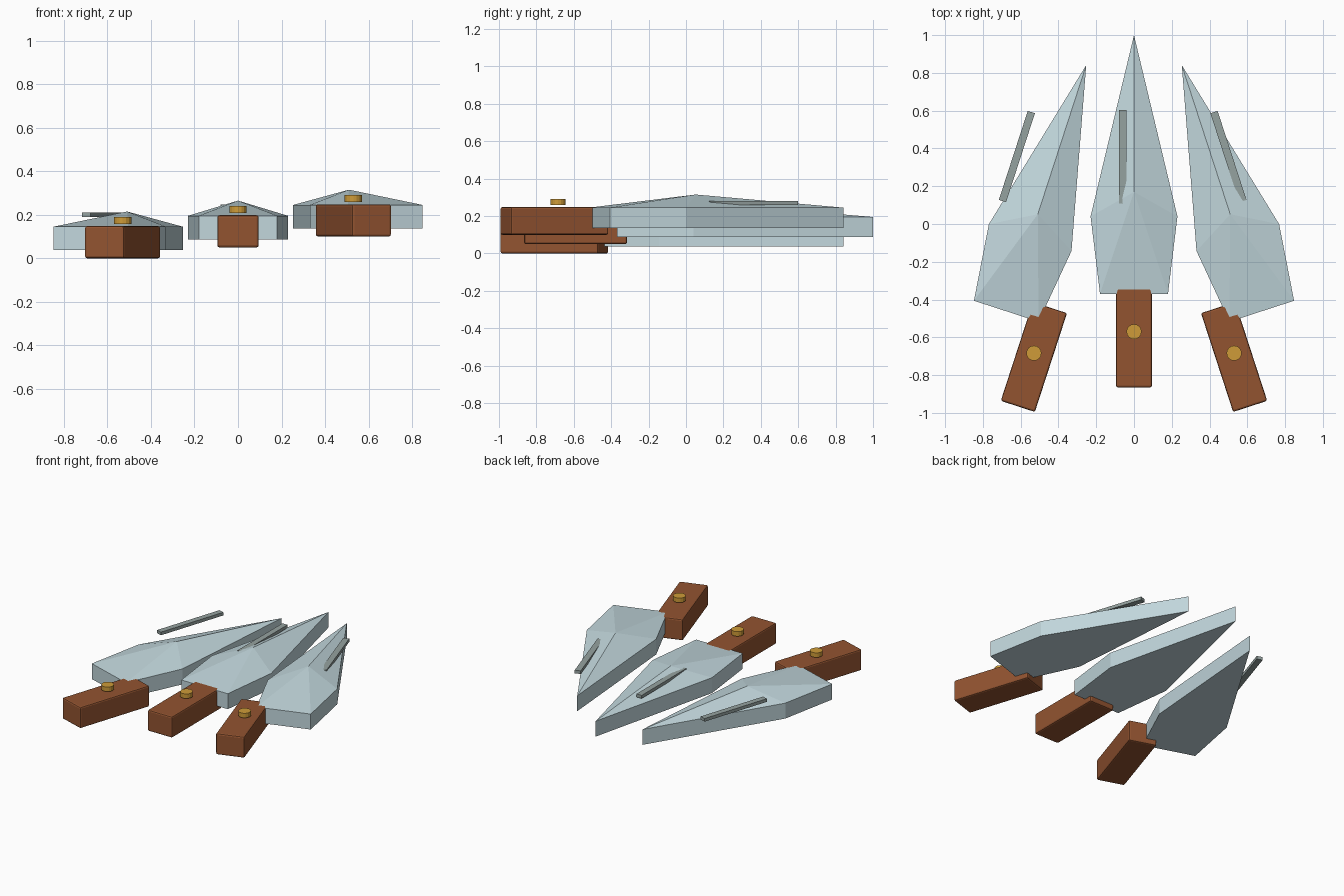
import bpy, bmesh, math
from mathutils import Matrix

if "Cube" in bpy.data.objects:
    bpy.data.objects.remove(bpy.data.objects["Cube"])


def material(name, color):
    m = bpy.data.materials.new(name)
    m.diffuse_color = (*color, 1)
    m.use_nodes = True
    m.node_tree.nodes["Principled BSDF"].inputs["Base Color"].default_value = m.diffuse_color
    return m


STEEL = material("pale_steel", (0.54, 0.68, 0.72))
DARK = material("grey_steel", (0.30, 0.36, 0.35))
WOOD = material("brown_wood", (0.29, 0.088, 0.030))
GOLD = material("gold", (0.62, 0.33, 0.04))


def finish(bm, name, mat, loc, angle):
    bmesh.ops.recalc_face_normals(bm, faces=bm.faces)
    me = bpy.data.meshes.new(name)
    bm.to_mesh(me)
    bm.free()
    me.materials.append(mat)
    ob = bpy.data.objects.new(name, me)
    ob.location = loc
    ob.rotation_euler.z = angle
    bpy.context.collection.objects.link(ob)
    return ob


def box(name, size, mat, loc, angle, bevel=0):
    bm = bmesh.new()
    bmesh.ops.create_cube(bm, size=1, matrix=Matrix.Diagonal((*size, 1)))
    ob = finish(bm, name, mat, loc, angle)
    if bevel:
        mod = ob.modifiers.new("soft_edges", 'BEVEL')
        mod.width = bevel
        mod.segments = 2
    return ob


def blade(name, loc, angle):
    # five-sided slab with a fan of faces rising to a ridge point
    outline = [(0, 1.0), (-0.23, 0.04), (-0.18, -0.37), (0.18, -0.37), (0.23, 0.04)]
    bm = bmesh.new()
    low = [bm.verts.new((x, y, 0)) for x, y in outline]
    top = [bm.verts.new((x, y, 0.108)) for x, y in outline]
    apex = bm.verts.new((0, 0.17, 0.178))
    bm.faces.new(low)
    for i in range(5):
        j = (i + 1) % 5
        bm.faces.new((low[i], low[j], top[j], top[i]))
        bm.faces.new((top[i], top[j], apex))
    return finish(bm, name, STEEL, loc, angle)


def stud(name, loc):
    # round gold stud over the grip
    bm = bmesh.new()
    bmesh.ops.create_cone(bm, cap_ends=True, segments=16, radius1=0.04,
                          radius2=0.04, depth=0.032)
    return finish(bm, name, GOLD, loc, 0)


# three knives fanned out, each a little higher than the one to its left
for side, label in ((-1, "left"), (0, "middle"), (1, "right")):
    a = math.radians(18) * side
    lift = 0.05 * (side + 1)
    off = abs(side)
    blade(f"{label}_blade", (0.562 * side, -0.11 * off, 0.037 + lift), a)
    hx, hy = 0.53 * side, -0.59 - 0.114 * off
    box(f"{label}_handle", (0.19, 0.55, 0.148), WOOD, (hx, hy, 0.074 + lift), a, 0.01)
    stud(f"{label}_stud", (hx, hy + 0.02, 0.174 + lift))
    # thin strip along the blade
    box(f"{label}_blade_strip", (0.04, 0.495, 0.022), DARK,
        (0.56 * side - 0.06, 0.357, 0.235 + 0.035 * side), a)
